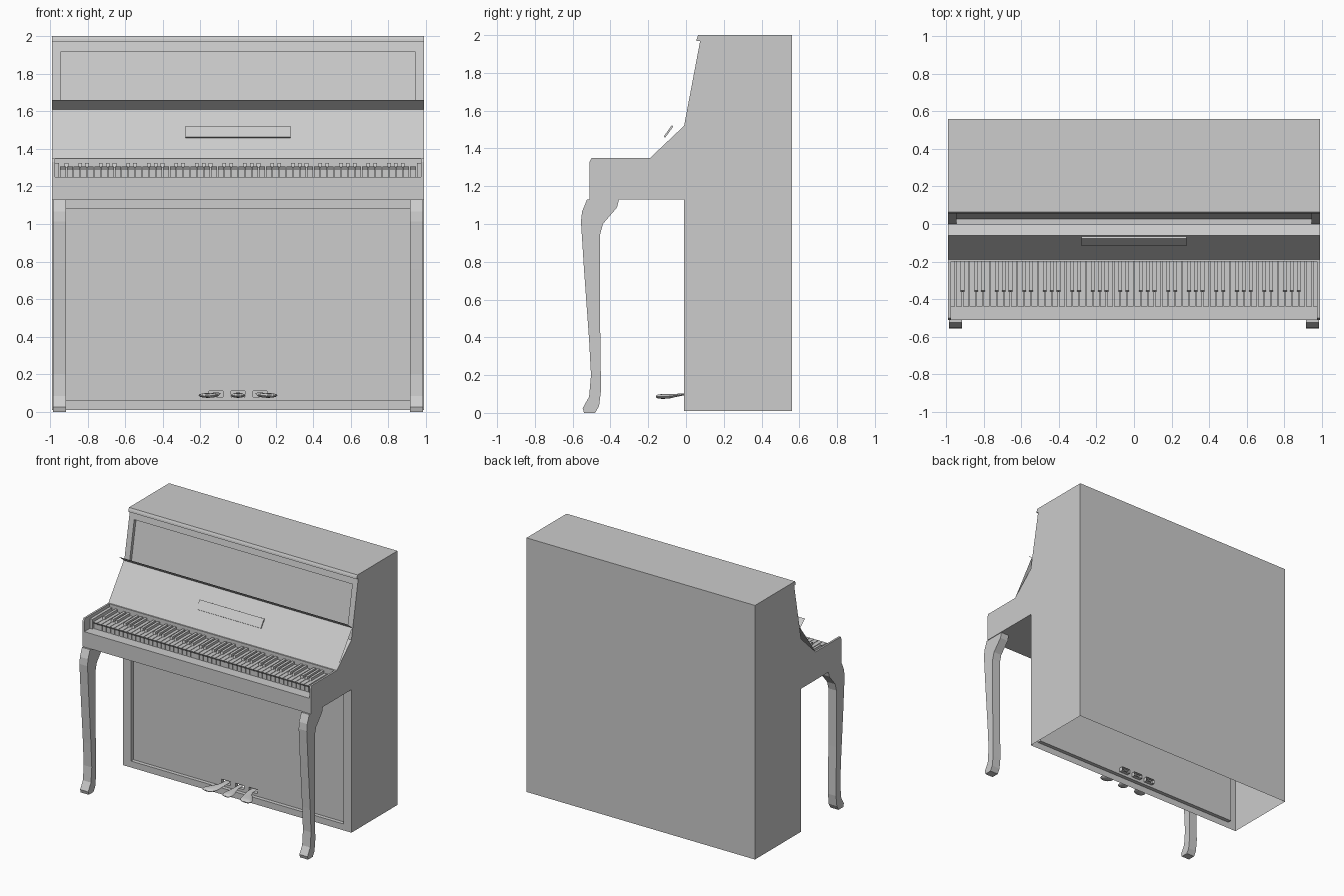
import bpy, bmesh, math
from mathutils import Vector

if "Cube" in bpy.data.objects:
    bpy.data.objects.remove(bpy.data.objects["Cube"])

grey = bpy.data.materials.new("light_grey")
grey.diffuse_color = (0.604, 0.604, 0.604, 1)
grey.use_nodes = True
grey.node_tree.nodes["Principled BSDF"].inputs["Base Color"].default_value = grey.diffuse_color


def finish(name, bm):
    me = bpy.data.meshes.new(name)
    bm.to_mesh(me)
    bm.free()
    me.materials.append(grey)
    ob = bpy.data.objects.new(name, me)
    bpy.context.collection.objects.link(ob)
    return ob


def sweep(bm, profile, x0, x1, closed=True, caps=True):
    """Extrude a (y, z) profile, listed clockwise seen from +x, along x."""
    a = [bm.verts.new((x0, y, z)) for y, z in profile]
    b = [bm.verts.new((x1, y, z)) for y, z in profile]
    n = len(profile)
    quads = [bm.faces.new((a[i], b[i], b[(i + 1) % n], a[(i + 1) % n]))
             for i in range(n if closed else n - 1)]
    if caps:
        bm.faces.new(a)
        bm.faces.new(b[::-1])
    return quads


def rect(y0, y1, z0, z1):
    return [(y0, z0), (y0, z1), (y1, z1), (y1, z0)]


def recess(bm, face, xi, lo, hi, depth):
    """Inset a front quad to +-xi and between fractions lo..hi, then push it back in y."""
    zs = sorted(face.verts, key=lambda v: v.co.z)
    bot, top = zs[0].co.copy(), zs[-1].co.copy()
    mid = (bot.z + top.z) / 2
    bmesh.ops.inset_individual(bm, faces=[face], thickness=0.03)
    for v in face.verts:
        p = bot.lerp(top, hi if v.co.z > mid else lo)
        v.co = Vector((math.copysign(xi, v.co.x), p.y, p.z))
    new = bmesh.ops.extrude_discrete_faces(bm, faces=[face])["faces"][0]
    for v in new.verts:
        v.co.y += depth
    return new


# Cabinet: hollow shell, open underneath, with two recessed front panels
bm = bmesh.new()
body = [(-.01, .01), (-.01, 1.13), (-.51, 1.13), (-.51, 1.25), (-.2, 1.25),
        (-.2, 1.35), (-.19, 1.35), (-.01, 1.52), (.075, 1.97), (.055, 1.97),
        (.058, 1.985), (.065, 2.0), (.56, 2.0), (.56, .01)]
q = sweep(bm, body, -.99, .99, closed=False)
lower, upper = q[0], q[7]
recess(bm, upper, .945, .13, .88, .025)
hole = recess(bm, lower, .92, .05 / 1.12, 1.07 / 1.12, .03)
bmesh.ops.delete(bm, geom=[hole], context='FACES_ONLY')
finish("cabinet", bm)

# Lower panel with three pedal slots and short tunnels behind them
bm = bmesh.new()
xs = [-.92, -.155, -.08, -.037, .037, .08, .155, .92]
zs = [.06, .08, .112, 1.08]
for i in range(7):
    for j in range(3):
        c = [(xs[i], zs[j]), (xs[i + 1], zs[j]), (xs[i + 1], zs[j + 1]), (xs[i], zs[j + 1])]
        if j == 1 and i in (1, 3, 5):
            for k in range(4):
                (xa, za), (xb, zb) = c[k], c[(k + 1) % 4]
                bm.faces.new([bm.verts.new(p) for p in
                              ((xa, .02, za), (xb, .02, zb), (xb, .05, zb), (xa, .05, za))])
        else:
            bm.faces.new([bm.verts.new((x, .02, z)) for x, z in c])
bmesh.ops.remove_doubles(bm, verts=bm.verts, dist=1e-5)
finish("lower_panel", bm)

# Cheeks and end blocks beside the keyboard
cheek = [(-.51, 1.25), (-.51, 1.33), (-.5, 1.35), (-.2, 1.35), (-.2, 1.25)]
for side, s in (("left", -1), ("right", 1)):
    bm = bmesh.new()
    sweep(bm, cheek, *sorted((s * .975, s * .99)))
    finish(side + "_cheek", bm)
    bm = bmesh.new()
    sweep(bm, rect(-.44, -.2, 1.25, 1.325), *sorted((s * .953, s * .975)))
    finish(side + "_key_block", bm)

# Keys: 52 white, with black ones in the usual groups
white = [(-.428, 1.25), (-.428, 1.287), (-.44, 1.305), (-.2, 1.305), (-.2, 1.25)]
black = [(-.362, 1.3), (-.355, 1.325), (-.2, 1.325), (-.2, 1.3)]
w = 1.9 / 52
bw, bb = bmesh.new(), bmesh.new()
for i in range(52):
    x = -.95 + i * w
    sweep(bw, white, x + .002, x + w - .002)
    if i % 7 in (0, 2, 3, 5, 6) and i < 51:
        sweep(bb, black, x + w - .01, x + w + .01)
finish("white_keys", bw)
finish("black_keys", bb)

# Open key lid: a thin sheet with a forward flap at its top
bm = bmesh.new()
sweep(bm, [(-.19, 1.35), (0, 1.61), (-.06, 1.66)], -.99, .99, closed=False, caps=False)
finish("key_lid", bm)

# Music ledge lying on the lid
bm = bmesh.new()
sweep(bm, [(-.118, 1.463), (-.076, 1.522), (-.067, 1.517), (-.11, 1.457)], -.28, .28)
finish("music_rest", bm)

# Curved front legs
leg = [(-.481, 0), (-.54, 0), (-.547, .025), (-.513, .085), (-.503, .2), (-.513, .387),
       (-.54, .76), (-.556, 1.013), (-.55, 1.066), (-.524, 1.13), (-.355, 1.13),
       (-.365, 1.088), (-.44, 1.0), (-.455, .944), (-.455, .5), (-.45, .12), (-.46, .037)]
for side, s in (("left", -1), ("right", 1)):
    bm = bmesh.new()
    sweep(bm, leg, *sorted((s * .915, s * .985)))
    finish(side + "_front_leg", bm)

# Pedals: elliptical sections lofted forward, the outer two swinging outward
# station: y, half width, half thickness, z, swing
stations = [(.045, .02, .006, .097, 0), (-.02, .02, .006, .097, 0), (-.05, .026, .008, .093, .25),
            (-.09, .04, .012, .088, .65), (-.125, .044, .013, .087, .9),
            (-.15, .033, .01, .087, 1), (-.16, .012, .004, .087, 1)]
for name, x0, swing in (("left", -.115, -.05), ("middle", 0, 0), ("right", .115, .05)):
    bm = bmesh.new()
    rings = []
    for y, hw, ht, z, t in stations:
        hw *= 1.15 if swing else .9
        rings.append([bm.verts.new((x0 + swing * t + hw * math.cos(a), y, z + ht * math.sin(a)))
                      for a in (k * math.tau / 12 for k in range(12))])
    for r0, r1 in zip(rings, rings[1:]):
        for k in range(12):
            bm.faces.new((r0[k], r0[(k + 1) % 12], r1[(k + 1) % 12], r1[k]))
    bm.faces.new(rings[0][::-1])
    bm.faces.new(rings[-1])
    bmesh.ops.recalc_face_normals(bm, faces=bm.faces)
    ob = finish(name + "_pedal", bm)
    bpy.context.view_layer.objects.active = ob
    ob.select_set(True)
    bpy.ops.object.shade_smooth_by_angle(angle=math.radians(40))
    ob.select_set(False)
